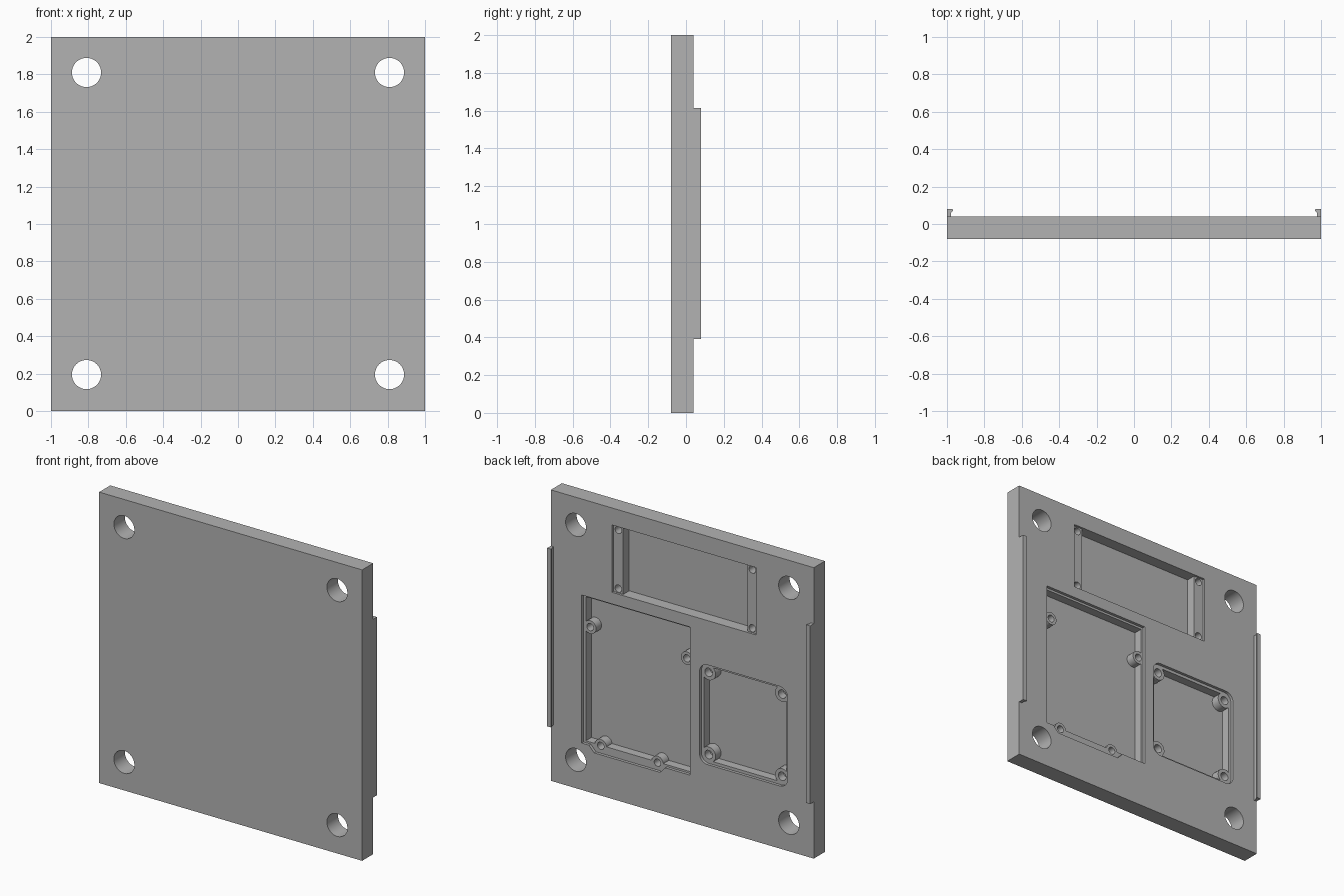
import bpy, bmesh
from math import cos, sin, pi

cube = bpy.data.objects.get("Cube")
if cube:
    bpy.data.objects.remove(cube, do_unlink=True)

FRONT, BACK = -0.08, 0.04      # plate faces
LEDGE = BACK - 0.02            # shallow step level
FLOOR = BACK - 0.08            # pocket floor level
OVER = BACK + 0.1              # cutter overshoot

grey = bpy.data.materials.new("light_grey")
grey.use_nodes = True
colour = (0.45, 0.45, 0.45, 1)
grey.diffuse_color = colour
grey.node_tree.nodes["Principled BSDF"].inputs["Base Color"].default_value = colour


def new_object(name, bm):
    bmesh.ops.recalc_face_normals(bm, faces=bm.faces)
    mesh = bpy.data.meshes.new(name)
    bm.to_mesh(mesh)
    bm.free()
    mesh.materials.append(grey)
    ob = bpy.data.objects.new(name, mesh)
    bpy.context.collection.objects.link(ob)
    return ob


def prism(name, outline, y0, y1):
    """Extrude an (x, z) outline from y0 to y1."""
    bm = bmesh.new()
    face = bm.faces.new([bm.verts.new((x, y0, z)) for x, z in outline])
    out = bmesh.ops.extrude_face_region(bm, geom=[face])
    moved = [v for v in out["geom"] if isinstance(v, bmesh.types.BMVert)]
    bmesh.ops.translate(bm, verts=moved, vec=(0, y1 - y0, 0))
    return new_object(name, bm)


def circle(x, z, r, n=36):
    return [(x + r * cos(2 * pi * i / n), z + r * sin(2 * pi * i / n)) for i in range(n)]


def rect(x0, x1, z0, z1, r=0.0, n=8):
    """Rectangle outline, with rounded corners when r is set."""
    if not r:
        return [(x0, z0), (x1, z0), (x1, z1), (x0, z1)]
    centres = [(x1 - r, z1 - r), (x0 + r, z1 - r), (x0 + r, z0 + r), (x1 - r, z0 + r)]
    return [(cx + r * cos((q + i / n) * pi / 2), cz + r * sin((q + i / n) * pi / 2))
            for q, (cx, cz) in enumerate(centres) for i in range(n + 1)]


def cut(target, cutter):
    mod = target.modifiers.new("cut", 'BOOLEAN')
    mod.operation, mod.solver, mod.object = 'DIFFERENCE', 'EXACT', cutter
    bpy.context.view_layer.objects.active = target
    bpy.ops.object.modifier_apply(modifier=mod.name)
    bpy.data.objects.remove(cutter, do_unlink=True)


def pocket(plate, step, deep, ledge, bosses=(), boss_r=0.045, hole_r=0.025, holes=()):
    """Stepped pocket; bosses stand up to the ledge level and are drilled."""
    cut(plate, prism("step_cutter", step, ledge, OVER))
    deep_cutter = prism("deep_cutter", deep, FLOOR, OVER)
    for x, z in bosses:
        cut(deep_cutter, prism("boss_keep", circle(x, z, boss_r), FRONT, OVER + 0.1))
    cut(plate, deep_cutter)
    for x, z in list(bosses) + list(holes):
        cut(plate, prism("screw_cutter", circle(x, z, hole_r, 24), FLOOR + 0.005, OVER))


# Plate with four corner through holes
plate = prism("mounting_plate", rect(-1, 1, 0, 2), FRONT, BACK)
for x in (-0.81, 0.81):
    for z in (0.195, 1.81):
        cut(plate, prism("corner_cutter", circle(x, z, 0.078, 48), FRONT - 0.1, OVER))

# Wide upper pocket with a drilled ledge at each end
pocket(plate, rect(-0.56, 0.535, 1.42, 1.883), rect(-0.485, 0.46, 1.42, 1.883),
       BACK - 0.015, holes=[(x, z) for x in (-0.522, 0.497) for z in (1.45, 1.853)])

# Tall board pocket with a chamfered bulge along its lower edge
board = [(-0.057, 0.322), (0.13, 0.322), (0.17, 0.28), (0.67, 0.28),
         (0.71, 0.322), (0.765, 0.322), (0.765, 1.34), (-0.057, 1.34)]
pocket(plate, board, rect(-0.043, 0.748, 0.335, 1.325), LEDGE,
       bosses=[(0.635, 0.33), (0.203, 0.33), (0.715, 1.125), (-0.02, 1.107)])

# Small rounded board pocket with a boss in each corner
pocket(plate, rect(-0.8, -0.131, 0.43, 1.115, 0.06),
       rect(-0.78, -0.151, 0.45, 1.095, 0.04), LEDGE,
       bosses=[(x, z) for x in (-0.745, -0.186) for z in (0.49, 1.055)],
       boss_r=0.053, hole_r=0.029)

bpy.ops.object.select_all(action='DESELECT')
plate.select_set(True)
bpy.context.view_layer.objects.active = plate
bpy.ops.object.shade_smooth_by_angle(angle=pi / 6)

# Hooked clip rails along both side edges
profile = [(1, 0.035), (1, 0.08), (0.97, 0.08), (0.968, 0.072), (0.978, 0.06), (0.978, 0.035)]
for side, name in ((1, "left_clip_rail"), (-1, "right_clip_rail")):
    bm = bmesh.new()
    face = bm.faces.new([bm.verts.new((side * x, y, 0.39)) for x, y in profile])
    out = bmesh.ops.extrude_face_region(bm, geom=[face])
    moved = [v for v in out["geom"] if isinstance(v, bmesh.types.BMVert)]
    bmesh.ops.translate(bm, verts=moved, vec=(0, 0, 1.225))
    new_object(name, bm)
